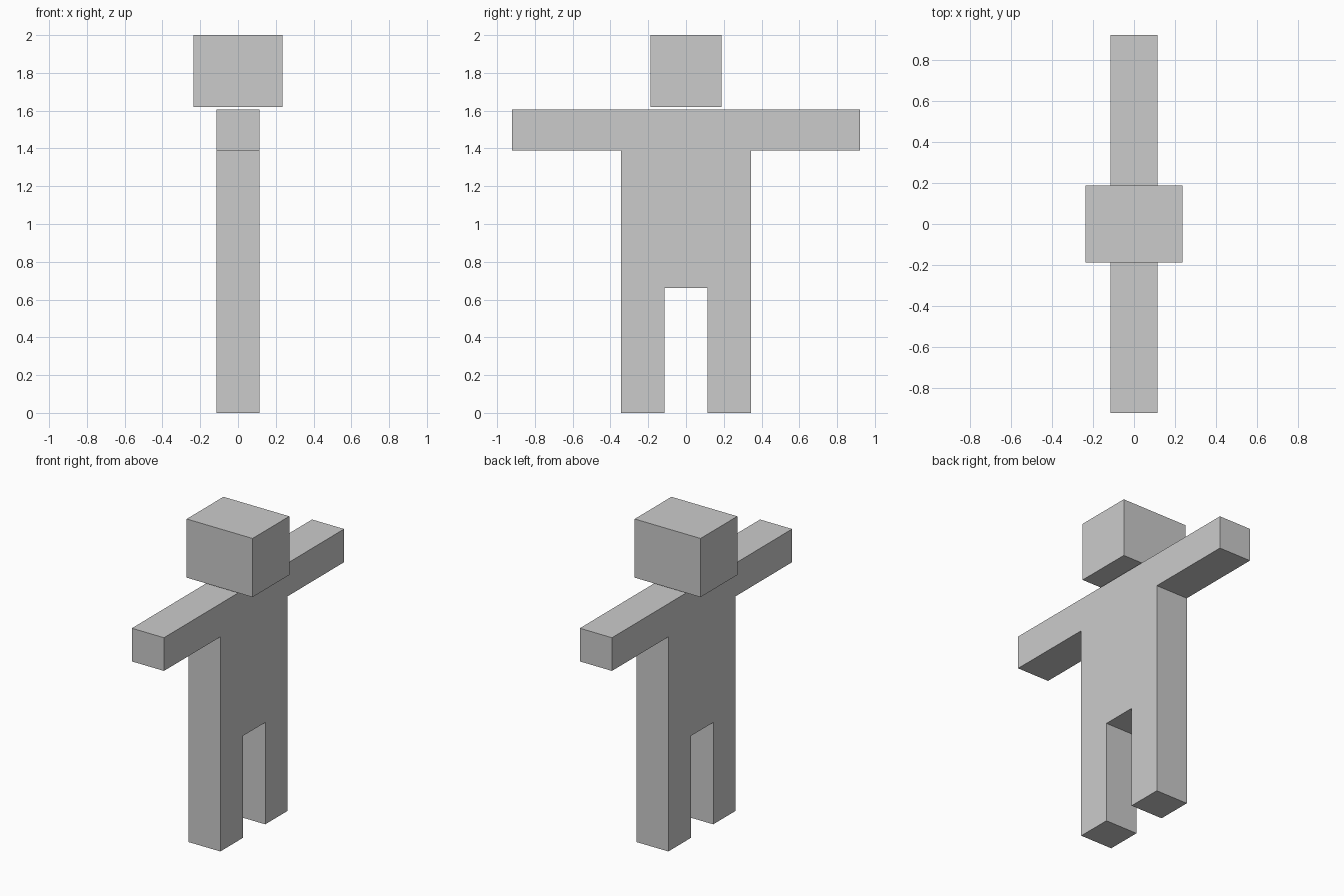
import bpy, bmesh

if "Cube" in bpy.data.objects:
    bpy.data.objects.remove(bpy.data.objects["Cube"])

grey = bpy.data.materials.new("light_grey")
grey.diffuse_color = (0.6, 0.6, 0.6, 1)
grey.use_nodes = True
grey.node_tree.nodes["Principled BSDF"].inputs["Base Color"].default_value = grey.diffuse_color


def extrude_profile(name, half_profile, half_depth):
    """Mirror a (y, z) half profile across y = 0 and extrude it along x."""
    outline = half_profile + [(-y, z) for y, z in reversed(half_profile)]
    bm = bmesh.new()
    face = bm.faces.new([bm.verts.new((-half_depth, y, z)) for y, z in outline])
    new = bmesh.ops.extrude_face_region(bm, geom=[face])["geom"]
    verts = [v for v in new if isinstance(v, bmesh.types.BMVert)]
    bmesh.ops.translate(bm, verts=verts, vec=(2 * half_depth, 0, 0))
    bmesh.ops.recalc_face_normals(bm, faces=bm.faces)
    mesh = bpy.data.meshes.new(name)
    bm.to_mesh(mesh)
    bm.free()
    mesh.materials.append(grey)
    obj = bpy.data.objects.new(name, mesh)
    bpy.context.collection.objects.link(obj)
    return obj


# Legs, torso and outstretched arms in one flat slab
extrude_profile("body", [(0.115, 0.66), (0.115, 0), (0.345, 0), (0.345, 1.39),
                         (0.922, 1.39), (0.922, 1.605)], 0.115)

# Block head floating just above the shoulders
extrude_profile("head", [(0.188, 1.62), (0.188, 2.0)], 0.236)
